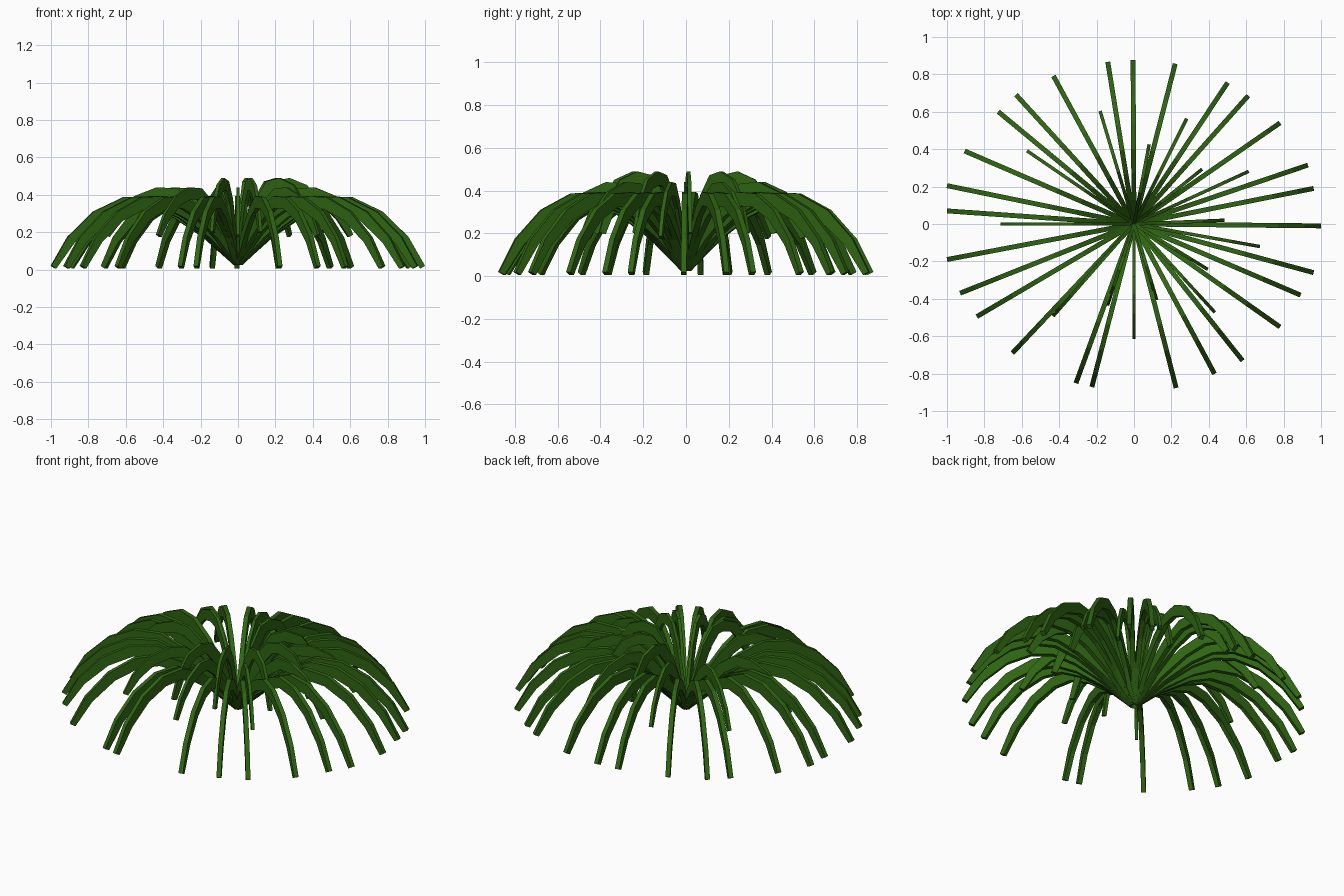
import bpy, bmesh, math
from mathutils import Vector

if "Cube" in bpy.data.objects:
    bpy.data.objects.remove(bpy.data.objects["Cube"])

green = bpy.data.materials.new("leaf_green")
green.diffuse_color = (0.028, 0.13, 0.006, 1)
green.use_nodes = True
green.node_tree.nodes["Principled BSDF"].inputs["Base Color"].default_value = green.diffuse_color
# Blade depth along its length: deep keel in the middle, thin at the tip
DEPTH = (.045, .05, .06, .066, .066, .06, .048, .03)
TOP = 0.015


def add_blade(bm, profile, tip, width):
    """Sweep a keeled box section along an arching (radius, height) profile."""
    reach = math.hypot(*tip)
    out = Vector((tip[0] / reach, tip[1] / reach, 0))
    side = Vector((-out.y, out.x, 0))
    pts = [out * (r * reach) + Vector((0, 0, z)) for r, z in profile]
    rings = []
    for i, p in enumerate(pts):
        t = (pts[min(i + 1, len(pts) - 1)] - pts[max(i - 1, 0)]).normalized()
        n = t.cross(side).normalized()
        ring = []
        for a, b in ((-1, TOP - DEPTH[i]), (1, TOP - DEPTH[i]), (1, TOP), (-1, TOP)):
            v = p + side * (a * width / 2) + n * b
            v.z = max(v.z, 0)
            ring.append(bm.verts.new(v))
        rings.append(ring)
    for r0, r1 in zip(rings, rings[1:]):
        for k in range(4):
            m = (k + 1) % 4
            bm.faces.new((r0[k], r0[m], r1[m], r1[k]))
    bm.faces.new(rings[0][::-1])
    bm.faces.new(rings[-1])


def add_tier(name, profile, width, tips):
    bm = bmesh.new()
    for tip in tips:
        add_blade(bm, profile, tip, width)
    bmesh.ops.recalc_face_normals(bm, faces=bm.faces)
    me = bpy.data.meshes.new(name)
    bm.to_mesh(me)
    bm.free()
    me.materials.append(green)
    bpy.context.collection.objects.link(bpy.data.objects.new(name, me))


# Long drooping blades that reach the ground
add_tier("outer_blades",
         [(0, .045), (.16, .195), (.32, .315), (.46, .378), (.61, .372),
          (.765, .298), (.9, .165), (.987, .012)], .026,
         [(-.005, .875), (.22, .855), (.5, .755), (.61, .685), (.78, .54), (.93, .315),
          (.96, .19), (1, -.01), (.96, -.26), (.89, -.38), (.78, -.55),
          (.58, -.73), (.43, -.8), (.225, -.875), (-.225, -.87), (-.31, -.85),
          (-.65, -.69), (-.84, -.495), (-.93, -.37), (-1, -.19), (-1, .07),
          (-1, .205), (-.905, .39), (-.725, .6), (-.63, .69), (-.43, .79), (-.14, .865)])

# Medium blades
add_tier("middle_blades",
         [(0, .045), (.17, .205), (.33, .345), (.47, .42), (.61, .425),
          (.77, .38), (.9, .29), (.985, .18)], .018,
         [(.28, .56), (.61, .28), (.67, -.12), (.43, -.47), (0, -.61),
          (-.43, -.49), (-.71, 0), (-.57, .39), (-.18, .6)])

# Short upright blades in the heart of the plant
add_tier("inner_blades",
         [(0, .045), (.14, .2), (.28, .37), (.42, .46), (.57, .475),
          (.75, .44), (.89, .34), (.98, .2)], .018,
         [(.48, .02), (.36, .29), (.39, -.24), (.12, -.4), (-.14, -.43), (.08, .42)])
